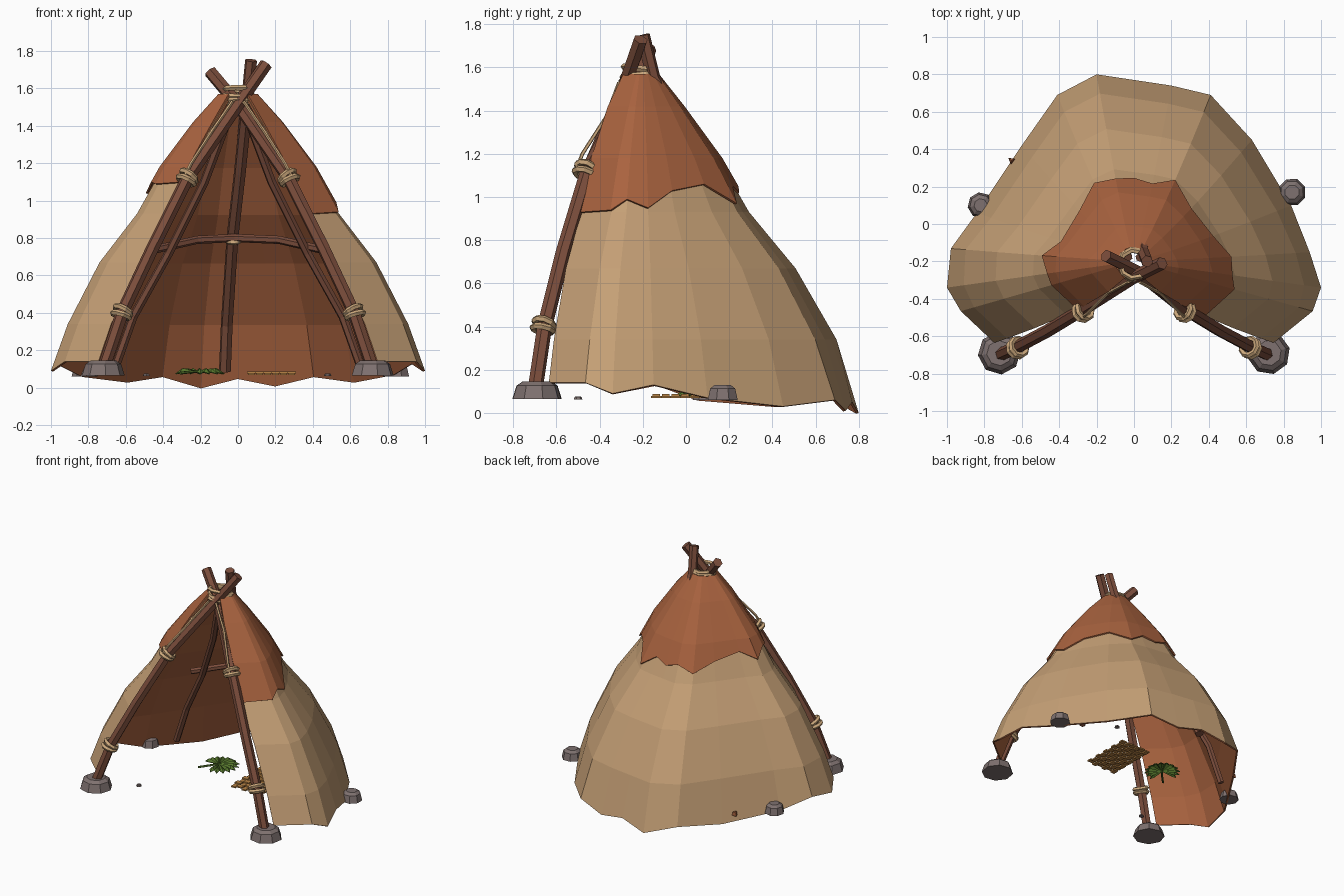
import bpy, bmesh, math, random
from mathutils import Vector, Matrix

random.seed(4)
old = bpy.data.objects.get("Cube")
if old:
    bpy.data.objects.remove(old, do_unlink=True)


def material(name, rgb):
    m = bpy.data.materials.new(name)
    m.use_nodes = True
    m.diffuse_color = (*rgb, 1)
    m.node_tree.nodes["Principled BSDF"].inputs["Base Color"].default_value = (*rgb, 1)
    return m


HIDE = material("tan hide", (0.56, 0.35, 0.18))
RUST = material("rust hide", (0.40, 0.125, 0.05))
WOOD = material("pole wood", (0.20, 0.075, 0.045))
ROPE = material("rope", (0.60, 0.39, 0.20))
STONE = material("grey stone", (0.21, 0.165, 0.16))
REED = material("woven reed", (0.48, 0.23, 0.06))
LEAF = material("leaf green", (0.09, 0.18, 0.025))


def finish(name, bm, *mats):
    mesh = bpy.data.meshes.new(name)
    bm.to_mesh(mesh)
    bm.free()
    for m in mats:
        mesh.materials.append(m)
    ob = bpy.data.objects.new(name, mesh)
    bpy.context.collection.objects.link(ob)
    return ob


def tube(name, points, radius, mat, sides=6):
    """Faceted tube swept along a path, with closed ends."""
    pts = [Vector(p) for p in points]
    bm = bmesh.new()
    rings = []
    for i, p in enumerate(pts):
        along = (pts[min(i + 1, len(pts) - 1)] - pts[max(i - 1, 0)]).normalized()
        u = along.cross(Vector((0.3, 1, 0.1))).normalized()
        v = along.cross(u)
        angles = [math.tau * k / sides for k in range(sides)]
        rings.append([bm.verts.new(p + radius * (u * math.cos(a) + v * math.sin(a)))
                      for a in angles])
    for a, b in zip(rings, rings[1:]):
        for k in range(sides):
            n = (k + 1) % sides
            bm.faces.new((a[k], a[n], b[n], b[k]))
    bm.faces.new(rings[0])
    bm.faces.new(rings[-1])
    bmesh.ops.recalc_face_normals(bm, faces=bm.faces)
    return finish(name, bm, mat)


def band(name, center, axis, major, minor, tilt=0.0):
    """Low-poly rope loop around an axis."""
    bm = bmesh.new()
    rot = Vector(axis).to_track_quat('Z', 'Y').to_matrix() @ Matrix.Rotation(tilt, 3, 'X')
    rings = []
    for i in range(9):
        a = math.tau * i / 9
        ring = []
        for k in range(5):
            b = math.tau * k / 5
            r = major + minor * math.cos(b)
            local = Vector((r * math.cos(a), r * math.sin(a), minor * math.sin(b)))
            ring.append(bm.verts.new(Vector(center) + rot @ local))
        rings.append(ring)
    for i in range(9):
        a, b = rings[i], rings[(i + 1) % 9]
        for k in range(5):
            n = (k + 1) % 5
            bm.faces.new((a[k], b[k], b[n], a[n]))
    bmesh.ops.recalc_face_normals(bm, faces=bm.faces)
    return finish(name, bm, ROPE)


# Tent cover: ground outline (x, y, z) swept up a bulging profile to the apex
OUTLINE = [(.76, -.64, .14), (.97, -.47, .14), (1, -.34, .09), (.95, -.15, .13),
           (.84, .1, .07), (.63, .45, .03), (.41, .69, .06), (.2, .74, .01),
           (0, .77, .05), (-.2, .8, 0), (-.41, .69, .06), (-.6, .42, .03),
           (-.84, .06, .06), (-.99, -.13, .13), (-1, -.34, .09), (-.94, -.47, .14),
           (-.76, -.64, .14)]
PROFILE = [(.1, 1), (.34, .91), (.67, .74), (.93, .54), (1.18, .4), (1.42, .22), (1.57, .085)]
APEX_Y = -0.2


def spread(z):
    if z <= PROFILE[0][0]:
        return 1.0
    for (z0, s0), (z1, s1) in zip(PROFILE, PROFILE[1:]):
        if z <= z1:
            return s0 + (s1 - s0) * (z - z0) / (z1 - z0)
    return PROFILE[-1][1]


def on_cover(col, z, out=0.0):
    x, y, _ = OUTLINE[col]
    s = spread(z) + out
    edge = col in (0, len(OUTLINE) - 1)
    px = 1.2 if edge else 1.0
    py = 0.7 if edge else (1.15 if y > APEX_Y else 1.0)
    return Vector((x * s ** px, APEX_Y + (y - APEX_Y) * s ** py, z))


def cover(name, rim, levels, out, thick, mats):
    bm = bmesh.new()
    cols = [[bm.verts.new(on_cover(i, z, out)) for z in [low] + levels]
            for i, low in enumerate(rim)]
    for a, b in zip(cols, cols[1:]):
        for j in range(len(levels)):
            bm.faces.new((a[j], b[j], b[j + 1], a[j + 1]))
    ob = finish(name, bm, *mats)
    mod = ob.modifiers.new("thickness", 'SOLIDIFY')
    mod.thickness = thick
    mod.offset = -1
    mod.material_offset = mod.material_offset_rim = len(mats) - 1
    return ob


LEVELS = [z for z, s in PROFILE]
cover("tent_cover", [p[2] for p in OUTLINE], LEVELS[1:], 0, 0.012, [HIDE, RUST])
CAP_RIM = [.93, .94, .99, .95, 1.03, 1.06, .97, 1.05, 1.02, 1.05, 1.0, 1.06,
           1.1, 1.04, 1.1, 1.09, 1.1]
cover("top_cover", CAP_RIM, LEVELS[4:], 0.02, 0.01, [RUST])

# Front poles, side poles, their ropes and foot stones
for side, word in ((1, "left"), (-1, "right")):
    shift = 0.02 * side
    tip = 1.71 + 0.02 * -side
    tube(f"front_pole_{word}",
         [(side * .72, -.7, .1), (side * .62, -.655, .4), (side * .46, -.57, .74),
          (side * .27, -.455, 1.12), (side * .01, -.27 + shift, 1.5),
          (-side * .15, -.19 + shift, tip)], 0.035, WOOD)
    tube(f"side_pole_{word}",
         [(side * .66, .2, .1), (side * .56, .18, .38), (side * .37, .1, .72),
          (side * .18, -.04, 1.1), (side * .03, -.18, 1.5)], 0.024, WOOD)
    tube(f"cross_bar_{word}",
         [(side * .44, .06, .74), (side * .22, .2, .79), (-.02, .25, .8)], 0.022, WOOD)
    for label, spot, axis in (("lower", (.62, -.66, .4), (-.15, .1, .36)),
                              ("upper", (.27, -.465, 1.12), (-.22, .14, .36))):
        c = Vector((side * spot[0], spot[1], spot[2]))
        d = Vector((side * axis[0], axis[1], axis[2])).normalized()
        for k in (-1, 1):
            band(f"{label}_lashing_{word}", c + d * 0.014 * k, d, 0.047, 0.016, 0.12 * k)
    tube(f"lacing_{word}",
         [(side * .03, -.31, 1.53), (side * .14, -.37, 1.37), (side * .25, -.48, 1.2),
          (side * .29, -.51, 1.12)], 0.009, ROPE, 5)

tube("back_pole", [(-.07, .66, .09), (-.06, .58, .34), (-.03, .3, .8),
                   (.01, .08, 1.15), (.05, -.15, 1.55), (.07, -.2, 1.75)], 0.033, WOOD)
band("cross_bar_lashing", (-.025, .27, .79), (0, -.4, 1), 0.04, 0.013)
for z, r, t in ((1.53, .085, .1), (1.565, .08, -.1), (1.595, .075, .12)):
    band("apex_lashing", (0, -.215, z), (0, 0, 1), r, 0.015, t)


# Stones and pebbles
def stone(name, x, y, z, r, h, sides=8, mat=STONE):
    bm = bmesh.new()
    bmesh.ops.create_cone(bm, cap_ends=True, segments=sides, radius1=r, radius2=r * 0.78, depth=h)
    top = [e for e in bm.edges if all(v.co.z > 0 for v in e.verts)]
    bmesh.ops.bevel(bm, geom=top, offset=h * 0.25, segments=1, affect='EDGES')
    turn = Matrix.Rotation(random.uniform(0, 1), 4, 'Z')
    bmesh.ops.transform(bm, verts=bm.verts, matrix=Matrix.Translation((x, y, z + h / 2)) @ turn)
    return finish(name, bm, mat)


stone("foot_stone_left", .72, -.69, .065, .115, .08)
stone("foot_stone_right", -.72, -.69, .065, .115, .08)
stone("side_stone_left", .845, .17, .06, .075, .07)
stone("side_stone_right", -.82, .1, .06, .07, .07)
stone("pebble", -.49, -.5, .062, .02, .014, 6)
stone("pebble", .48, .38, .062, .02, .014, 6)
stone("hide_scrap", -.655, .34, .08, .022, .035, 3, RUST)

# Woven mat: alternating raised slats
bm = bmesh.new()
nx, ny = 6, 9
w, l = 0.26 / nx, 0.40 / ny
for i in range(nx):
    for j in range(ny):
        lift = 0.008 * ((i + j) % 2)
        long_x = (i + j) % 2
        size = (w * (1.05 if long_x else .8), l * (.8 if long_x else 1.05), 0.01, 1)
        spot = (.05 + w * (i + .5), -.16 + l * (j + .5), .074 + lift)
        bmesh.ops.create_cube(bm, size=1,
                              matrix=Matrix.Translation(spot) @ Matrix.Diagonal(size))
finish("woven_mat", bm, REED)

# Fan leaf: folded blades around a hub, with a stem
bm = bmesh.new()
hub = Vector((-.21, .07, .088))
blades = 13
for i in range(blades):
    a = math.radians(-85 + 260 * i / (blades - 1))
    half = math.radians(11)
    reach = 0.145 - 0.02 * abs(i - 6) / 6

    def at(angle, r, z):
        return bm.verts.new(hub + Vector((r * math.cos(angle), r * math.sin(angle), z)))

    root, tip, ridge = at(a, 0, 0), at(a, reach, -.012), at(a, reach * .7, .016)
    lo, hi = at(a - half, reach * .8, -.004), at(a + half, reach * .8, -.004)
    bm.faces.new((root, lo, ridge))
    bm.faces.new((root, ridge, hi))
    bm.faces.new((lo, tip, ridge))
    bm.faces.new((ridge, tip, hi))
leaf = finish("fan_leaf", bm, LEAF)
leaf.modifiers.new("thickness", 'SOLIDIFY').thickness = 0.006
tube("leaf_stem", [(-.2, .08, .09), (-.25, .02, .085), (-.31, -.04, .078)], 0.008, LEAF, 5)
